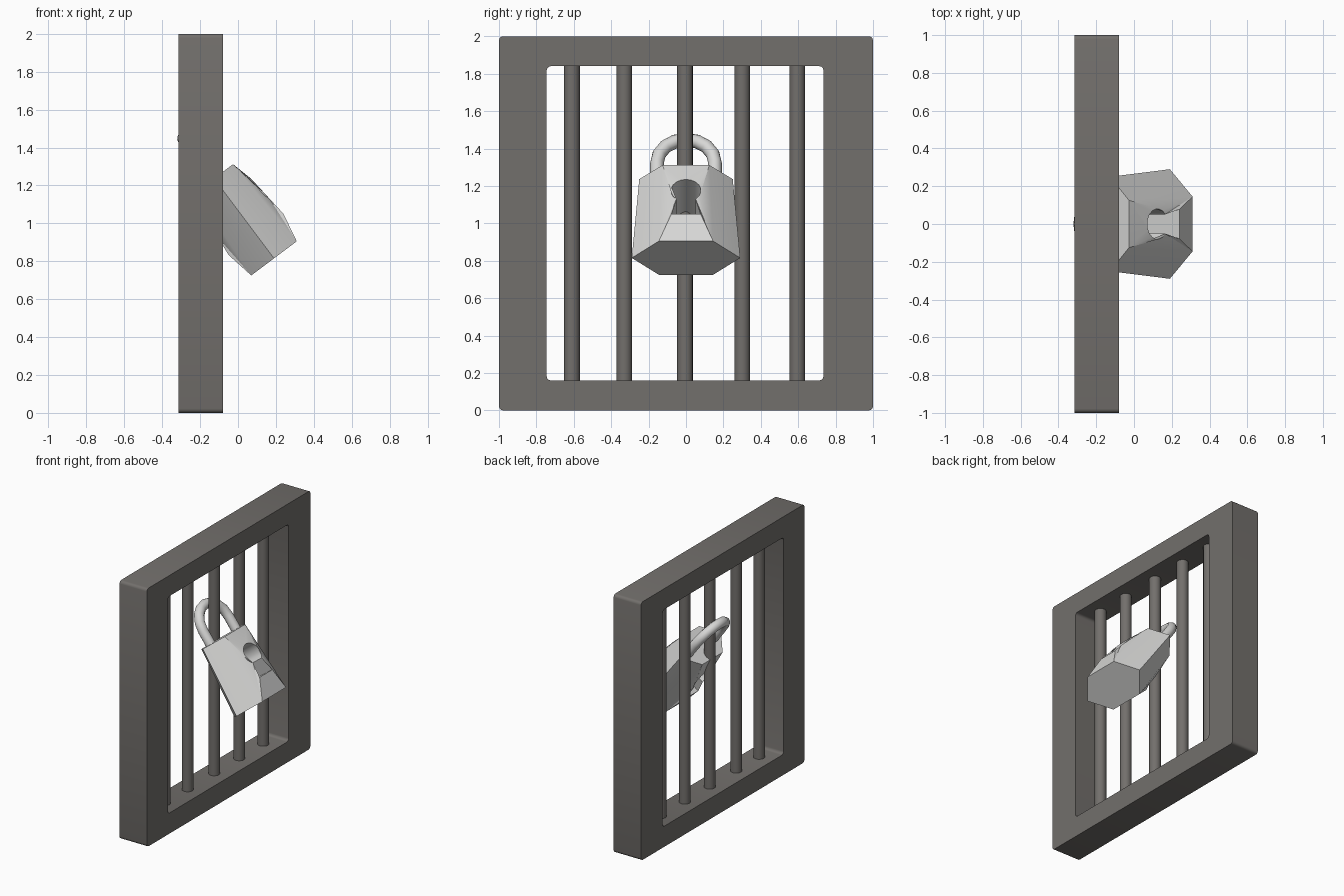
import bpy, bmesh, math
from mathutils import Vector

if "Cube" in bpy.data.objects:
    bpy.data.objects.remove(bpy.data.objects["Cube"])


def material(name, colour):
    m = bpy.data.materials.new(name)
    m.diffuse_color = (*colour, 1)
    m.use_nodes = True
    m.node_tree.nodes["Principled BSDF"].inputs["Base Color"].default_value = m.diffuse_color
    return m


IRON = material("dark_iron", (0.17, 0.16, 0.15))
STEEL = material("light_steel", (0.68, 0.68, 0.67))


def finish(name, bm, mat, angle=32):
    bmesh.ops.recalc_face_normals(bm, faces=bm.faces)
    me = bpy.data.meshes.new(name)
    bm.to_mesh(me)
    bm.free()
    ob = bpy.data.objects.new(name, me)
    bpy.context.collection.objects.link(ob)
    me.materials.append(mat)
    bpy.ops.object.select_all(action='DESELECT')
    ob.select_set(True)
    bpy.context.view_layer.objects.active = ob
    bpy.ops.object.shade_smooth_by_angle(angle=math.radians(angle))
    return ob


# Window frame: rectangular ring with softened corners
bm = bmesh.new()


def rect(x, y0, y1, z0, z1):
    return [bm.verts.new((x, y, z)) for y, z in ((y0, z0), (y1, z0), (y1, z1), (y0, z1))]


loops = [rect(-0.08, -1, 1, 0, 2), rect(-0.08, -0.745, 0.735, 0.16, 1.84),
         rect(-0.315, -0.745, 0.735, 0.16, 1.84), rect(-0.315, -1, 1, 0, 2)]
for k in range(4):
    a, b = loops[k], loops[(k + 1) % 4]
    for i in range(4):
        j = (i + 1) % 4
        bm.faces.new((a[i], a[j], b[j], b[i]))
corners = [e for e in bm.edges if abs(e.verts[0].co.x - e.verts[1].co.x) > 0.1]
bmesh.ops.bevel(bm, geom=corners, offset=0.022, segments=3, affect='EDGES', profile=0.5)
finish("window_frame", bm, IRON)

# Five upright bars
for n, y in enumerate((-0.61, -0.33, -0.005, 0.30, 0.595)):
    bm = bmesh.new()
    bmesh.ops.create_cone(bm, cap_ends=True, segments=16, radius1=0.042, radius2=0.042, depth=1.72)
    bmesh.ops.translate(bm, verts=bm.verts, vec=(-0.2, y, 1.0))
    finish(f"bar_{n + 1}", bm, IRON)

# Padlock axes: depth and up directions of the tilted lock
BASE = Vector((0.19, 0, 0.815))
DEPTH, UP, SIDE = Vector((0.8, 0, 0.6)), Vector((-0.6, 0, 0.8)), Vector((0, 1, 0))


def place(y, d, u):
    return BASE + SIDE * y + DEPTH * d + UP * u


# Padlock body: tapered hexagon with a raised keyhole running through it
bm = bmesh.new()


def hexagon(w, d, u):
    pts = ((w, 0), (w / 2, d), (-w / 2, d), (-w, 0), (-w / 2, -d), (w / 2, -d))
    return [bm.verts.new(place(y, dd, u)) for y, dd in pts]


low, top = hexagon(0.29, 0.15, 0), hexagon(0.25, 0.125, 0.527)
bm.faces.new(low)
bm.faces.new(top)
for i in (0, 2, 3, 5):
    j = (i + 1) % 6
    bm.faces.new((low[i], low[j], top[j], top[i]))

hole = []
for i in range(15):
    t = math.radians(-50 + 20 * i)
    hole.append((0.08 * math.cos(t), 0.328 + 0.08 * math.sin(t)))
hole += [(-0.078, 0.158), (0.078, 0.158)]


def corner(p):
    return (1 if p[0] > 0 else -1, p[1] > 0.28)


rings = []
for s, right, left in ((1, 1, 2), (-1, 5, 4)):
    quad = {(1, True): top[right], (-1, True): top[left],
            (1, False): low[right], (-1, False): low[left]}
    ring = [bm.verts.new(place(y, s * (0.181 - 0.1 * (u - 0.158)), u)) for y, u in hole]
    rings.append(ring)
    for i in range(len(ring)):
        j = (i + 1) % len(ring)
        ci, cj = quad[corner(hole[i])], quad[corner(hole[j])]
        bm.faces.new((ring[i], ring[j], ci))
        if ci is not cj:
            bm.faces.new((ring[j], cj, ci))
for i in range(len(hole)):
    j = (i + 1) % len(hole)
    bm.faces.new((rings[0][i], rings[0][j], rings[1][j], rings[1][i]))
finish("padlock_body", bm, STEEL)

# Shackle: round tube swept over two legs and a half circle
R, TUBE, SEG = 0.155, 0.037, 12
path = [(R, 0.48, 0)]
for i in range(9):
    t = math.pi * i / 8
    path.append((R * math.cos(t), 0.635 + R * math.sin(t), t))
path.append((-R, 0.48, math.pi))
bm = bmesh.new()
tube = []
for y, u, t in path:
    ring = []
    for k in range(SEG):
        a = 2 * math.pi * k / SEG
        r = TUBE * math.cos(a)
        ring.append(bm.verts.new(place(y + r * math.cos(t), TUBE * math.sin(a), u + r * math.sin(t))))
    tube.append(ring)
for a, b in zip(tube, tube[1:]):
    for k in range(SEG):
        m = (k + 1) % SEG
        bm.faces.new((a[k], a[m], b[m], b[k]))
bm.faces.new(tube[0])
bm.faces.new(tube[-1])
finish("padlock_shackle", bm, STEEL, 40)
